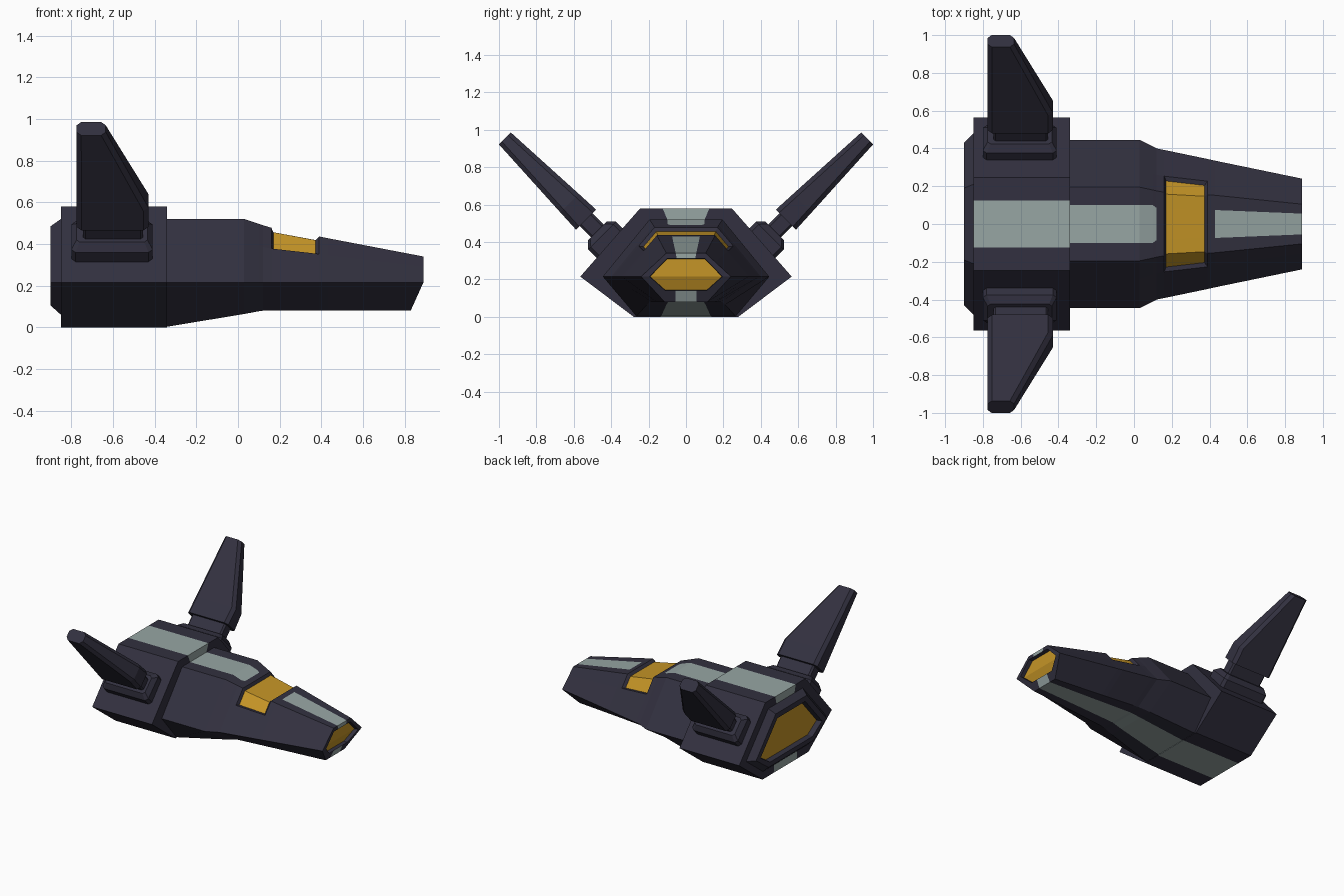
import bpy, bmesh, math
from mathutils import Vector

if "Cube" in bpy.data.objects:
    bpy.data.objects.remove(bpy.data.objects["Cube"])


def material(name, rgb):
    m = bpy.data.materials.new(name)
    m.diffuse_color = (*rgb, 1)
    m.use_nodes = True
    m.node_tree.nodes["Principled BSDF"].inputs["Base Color"].default_value = m.diffuse_color
    return m


MATS = [material("dark_hull", (0.032, 0.030, 0.050)),
        material("pale_grey_stripe", (0.31, 0.38, 0.37)),
        material("amber_glass", (0.56, 0.30, 0.02))]
DARK, GREY, AMBER = 0, 1, 2


def finish(bm, name):
    me = bpy.data.meshes.new(name)
    bm.to_mesh(me)
    bm.free()
    for m in MATS:
        me.materials.append(m)
    ob = bpy.data.objects.new(name, me)
    bpy.context.collection.objects.link(ob)
    return ob


MID_Z = 0.215

# Hull stations from tail to nose:
# x, top z, top half width, middle half width, bottom z, bottom half width,
# top stripe half width, colouring of the gap to the next station
# (B: both stripes, U: underside stripe, W: window + underside, -: plain)
ENGINE = [
    (-0.86, 0.44, 0.165, 0.365, 0.145, 0.255, 0.09, "-"),
    (-0.90, 0.445, 0.17, 0.375, 0.14, 0.26, 0.09, "-"),
    (-0.90, 0.485, 0.19, 0.43, 0.105, 0.275, 0.10, "-"),
    (-0.85, 0.52, 0.21, 0.48, 0.06, 0.275, 0.11, "B"),
    (-0.85, 0.58, 0.245, 0.565, 0.0, 0.28, 0.125, "B"),
    (-0.34, 0.58, 0.245, 0.565, 0.0, 0.28, 0.125, "B"),
]
BODY = [
    (-0.34, 0.52, 0.195, 0.445, 0.003, 0.265, 0.10, "B"),
    (0.03, 0.52, 0.195, 0.445, 0.064, 0.21, 0.10, "B"),
    (0.10, 0.497, 0.18, 0.41, 0.077, 0.195, 0.10, "B"),
    (0.12, 0.49, 0.175, 0.40, 0.08, 0.19, 0.085, "U"),
    (0.16, 0.478, 0.168, 0.392, 0.08, 0.185, 0.08, "W"),
    (0.39, 0.436, 0.155, 0.344, 0.08, 0.16, 0.076, "U"),
    (0.43, 0.428, 0.152, 0.335, 0.08, 0.155, 0.074, "B"),
]
NOSE = [
    (0.89, 0.34, 0.105, 0.24, 0.08, 0.115, 0.055, "B"),
    (0.89, 0.312, 0.10, 0.195, 0.14, 0.11, 0.05, "-"),
    (0.86, 0.31, 0.10, 0.192, 0.142, 0.11, 0.05, "-"),
]


def station_ring(bm, x, zt, t, m, zb, b, s, tag):
    w = 0.38                                   # window edge on the upper slope
    half = [(s, zt), (t, zt), (t + (m - t) * w, zt + (MID_Z - zt) * w),
            (m, MID_Z), (b, zb), (b * 0.5, zb)]
    pts = half + [(-y, z) for y, z in reversed(half)]
    rake = 0.45 if x > 0.8 else 0              # chin of the nose leans back
    return [bm.verts.new((x - rake * max(0, MID_Z - z), y, z)) for y, z in pts]


# Hull: one twelve-point loft with stripes and recessed ends
bm = bmesh.new()
stations = ENGINE + BODY + NOSE
rings = [station_ring(bm, *st) for st in stations]
window = []
for st, r0, r1 in zip(stations, rings, rings[1:]):
    for j in range(12):
        k = (j + 1) % 12
        f = bm.faces.new((r0[j], r0[k], r1[k], r1[j]))
        if (j == 11 and st[7] == "B") or (j == 5 and st[7] in "BUW"):
            f.material_index = GREY
        if st[7] == "W" and j in (9, 10, 11, 0, 1):
            window.append(f)
# Amber engine and nose panels
for r in (rings[0], rings[-1]):
    for i in range(5):
        bm.faces.new((r[i], r[i + 1], r[10 - i], r[11 - i])).material_index = AMBER
bmesh.ops.recalc_face_normals(bm, faces=bm.faces[:])
# Sunken cockpit window
bmesh.ops.inset_region(bm, faces=window, thickness=0.014, depth=-0.02,
                       use_even_offset=True)
for f in window:
    f.material_index = AMBER
finish(bm, "hull")


def wing_part(name, side, levels):
    """Loft chamfered rectangles along the wing axis.
    Level: distance out, rear x, front x, half thickness, corner chamfer."""
    origin = Vector((0, 0.41, 0.395))
    a = math.radians(45)
    out = Vector((0, math.cos(a), math.sin(a)))
    across = Vector((0, -math.sin(a), math.cos(a)))
    bm = bmesh.new()
    rings = []
    for d, x0, x1, h, c in levels:
        ring = []
        for x, v in ((x0 + c, -h), (x1 - c, -h), (x1, -h + c), (x1, h - c),
                     (x1 - c, h), (x0 + c, h), (x0, h - c), (x0, -h + c)):
            p = origin + out * d + across * v + Vector((x, 0, 0))
            p.y *= side
            ring.append(bm.verts.new(p))
        rings.append(ring)
    for r0, r1 in zip(rings, rings[1:]):
        for j in range(8):
            k = (j + 1) % 8
            bm.faces.new((r0[j], r0[k], r1[k], r1[j]))
    bm.faces.new(rings[0])
    bm.faces.new(rings[-1])
    bmesh.ops.recalc_face_normals(bm, faces=bm.faces[:])
    finish(bm, name)


# Wing mounts, stems and raised wings on both sides
for side, label in ((1, "left"), (-1, "right")):
    wing_part(label + "_wing_mount", side, [
        (-0.04, -0.80, -0.41, 0.105, 0.02),
        (0.055, -0.80, -0.41, 0.105, 0.02),
        (0.09, -0.775, -0.435, 0.07, 0.015)])
    wing_part(label + "_wing_stem", side, [
        (0.06, -0.745, -0.455, 0.048, 0.012),
        (0.20, -0.745, -0.455, 0.048, 0.012)])
    wing_part(label + "_wing", side, [
        (0.175, -0.775, -0.43, 0.076, 0.024),
        (0.30, -0.775, -0.43, 0.070, 0.024),
        (0.79, -0.775, -0.635, 0.045, 0.022)])
